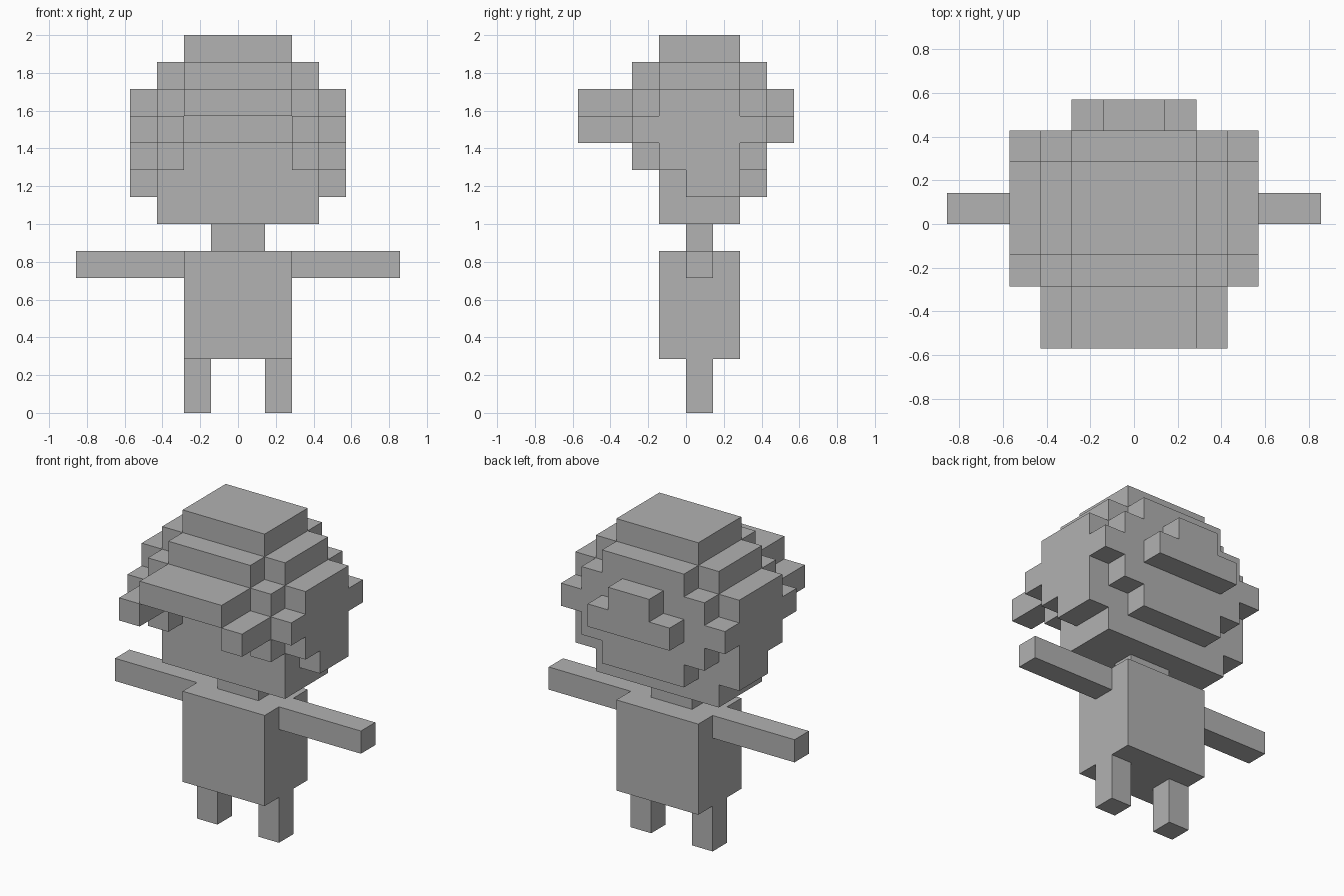
import bpy, bmesh
from mathutils import Vector

U = 2 / 14  # size of one block; the figure is fourteen blocks tall

if "Cube" in bpy.data.objects:
    bpy.data.objects.remove(bpy.data.objects["Cube"])

grey = bpy.data.materials.new("plain grey")
grey.use_nodes = True
colour = (0.445, 0.445, 0.445, 1)
grey.diffuse_color = colour
grey.node_tree.nodes["Principled BSDF"].inputs["Base Color"].default_value = colour

parts = {}   # part name -> set of block cells
taken = set()


def part(name, *boxes):
    """Fill boxes given as (x range, y range, z range) with free cells."""
    cells = {(x, y, z) for xs, ys, zs in boxes
             for x in range(*xs) for y in range(*ys) for z in range(*zs)}
    parts[name] = cells - taken
    taken.update(cells)


def pair(name, *boxes):
    """Left part plus its mirror image on the right."""
    part("left_" + name, *boxes)
    part("right_" + name, *[((-b, -a), ys, zs) for (a, b), ys, zs in boxes])


# Body
pair("leg", ((1, 2), (0, 1), (0, 2)))
part("torso", ((-2, 2), (-1, 2), (2, 6)))
pair("arm", ((2, 6), (0, 1), (5, 6)))
part("neck", ((-1, 1), (0, 1), (6, 7)))
part("head", ((-3, 3), (-1, 2), (7, 11)))

# Hair on top, stepping inwards
part("crown",
     ((-2, 2), (-1, 2), (13, 14)),
     ((-2, 2), (-2, 3), (12, 13)),
     ((-3, 3), (-1, 2), (12, 13)),
     ((-3, 3), (-2, 3), (11, 12)),
     ((-4, 4), (-1, 2), (11, 12)))
# Fringe above the face, and the peak in front of it
part("fringe", ((-3, 3), (-2, -1), (10, 11)))
part("peak", ((-2, 2), (-4, -2), (11, 12)))
pair("peak_side", ((2, 3), (-4, -2), (10, 11)))
# Hair over the temples and ears
pair("side_hair",
     ((3, 4), (-2, 3), (10, 11)),
     ((2, 3), (-2, -1), (9, 10)),
     ((3, 4), (-1, 2), (9, 10)),
     ((3, 4), (0, 2), (8, 9)))
# Hair and bun at the back
part("back_hair",
     ((-3, 3), (2, 3), (9, 11)),
     ((-2, 2), (2, 3), (8, 9)))
part("bun",
     ((-1, 1), (3, 4), (11, 12)),
     ((-2, 2), (3, 4), (10, 11)))


def build(name, cells):
    """Skin the cells with their exposed faces, then merge flat areas."""
    bm = bmesh.new()
    verts = {}
    for cell in sorted(cells):
        for axis in range(3):
            for side in (0, 1):
                near = list(cell)
                near[axis] += 2 * side - 1
                if tuple(near) in taken:
                    continue
                ring = []
                for a, b in ((0, 0), (1, 0), (1, 1), (0, 1)):
                    p = list(cell)
                    p[axis] += side
                    p[(axis + 1) % 3] += a
                    p[(axis + 2) % 3] += b
                    key = tuple(p)
                    if key not in verts:
                        verts[key] = bm.verts.new(Vector(key) * U)
                    ring.append(verts[key])
                bm.faces.new(ring if side else ring[::-1])
    bmesh.ops.dissolve_limit(bm, angle_limit=0.01, verts=bm.verts[:], edges=bm.edges[:])
    mesh = bpy.data.meshes.new(name)
    bm.to_mesh(mesh)
    bm.free()
    mesh.materials.append(grey)
    bpy.context.collection.objects.link(bpy.data.objects.new(name, mesh))


for name, cells in parts.items():
    build(name, cells)
